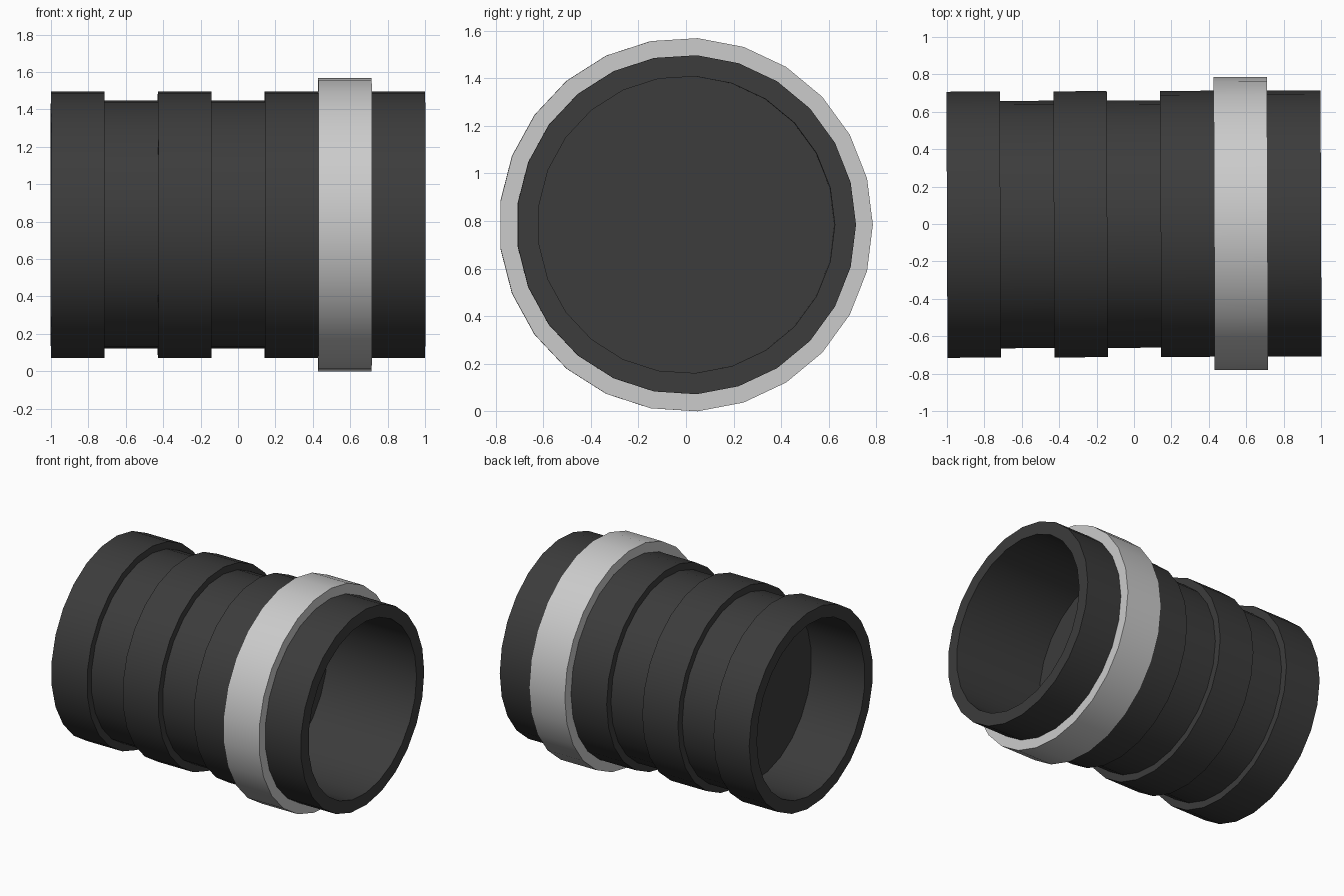
import bpy, bmesh
from math import cos, sin, tau, radians

if "Cube" in bpy.data.objects:
    bpy.data.objects.remove(bpy.data.objects["Cube"])

SIDES = 25
U = 2 / 7                      # width of one band
R_OUT, R_GROOVE, R_BORE, R_RING = 0.714, 0.664, 0.625, 0.786
AXIS = (0, -0.003, R_RING * sin(radians(86.4)))


def lathe(name, profile, closed):
    """Revolve (x, radius) points around the x axis; open profiles get end discs."""
    bm = bmesh.new()
    rings = [[bm.verts.new((x, r * cos(tau * i / SIDES), r * sin(tau * i / SIDES)))
              for i in range(SIDES)] for x, r in profile]
    pairs = list(zip(rings, rings[1:]))
    if closed:
        pairs.append((rings[-1], rings[0]))
    else:
        bm.faces.new(rings[0])
        bm.faces.new(rings[-1])
    for a, b in pairs:
        for i in range(SIDES):
            j = (i + 1) % SIDES
            bm.faces.new((a[i], a[j], b[j], b[i]))
    bmesh.ops.recalc_face_normals(bm, faces=bm.faces)
    mesh = bpy.data.meshes.new(name)
    bm.to_mesh(mesh)
    bm.free()
    obj = bpy.data.objects.new(name, mesh)
    bpy.context.collection.objects.link(obj)
    obj.location = AXIS
    obj.rotation_euler.z = 0.004
    bpy.ops.object.select_all(action='DESELECT')
    obj.select_set(True)
    bpy.context.view_layer.objects.active = obj
    bpy.ops.object.shade_smooth_by_angle(angle=radians(30))
    return obj


def paint(obj, name, value):
    mat = bpy.data.materials.new(name)
    mat.diffuse_color = (value, value, value, 1)
    mat.use_nodes = True
    mat.node_tree.nodes["Principled BSDF"].inputs["Base Color"].default_value = mat.diffuse_color
    obj.data.materials.append(mat)


# Grooved barrel with a blind bore at each end
profile = [(-1.5 * U - 0.5 * U, R_BORE), (-1, R_BORE), (-1, R_OUT)]
for left in (-2.5 * U, -0.5 * U):
    profile += [(left, R_OUT), (left, R_GROOVE),
                (left + U, R_GROOVE), (left + U, R_OUT)]
profile += [(1, R_OUT), (1, R_BORE), (U, R_BORE)]
barrel = lathe("barrel", profile, closed=False)
paint(barrel, "dark_grey", 0.045)

# Raised light collar
collar = lathe("collar", [(1.5 * U, 0.70), (1.5 * U, R_RING),
                          (2.5 * U, R_RING), (2.5 * U, 0.70)], closed=True)
paint(collar, "light_grey", 0.55)
